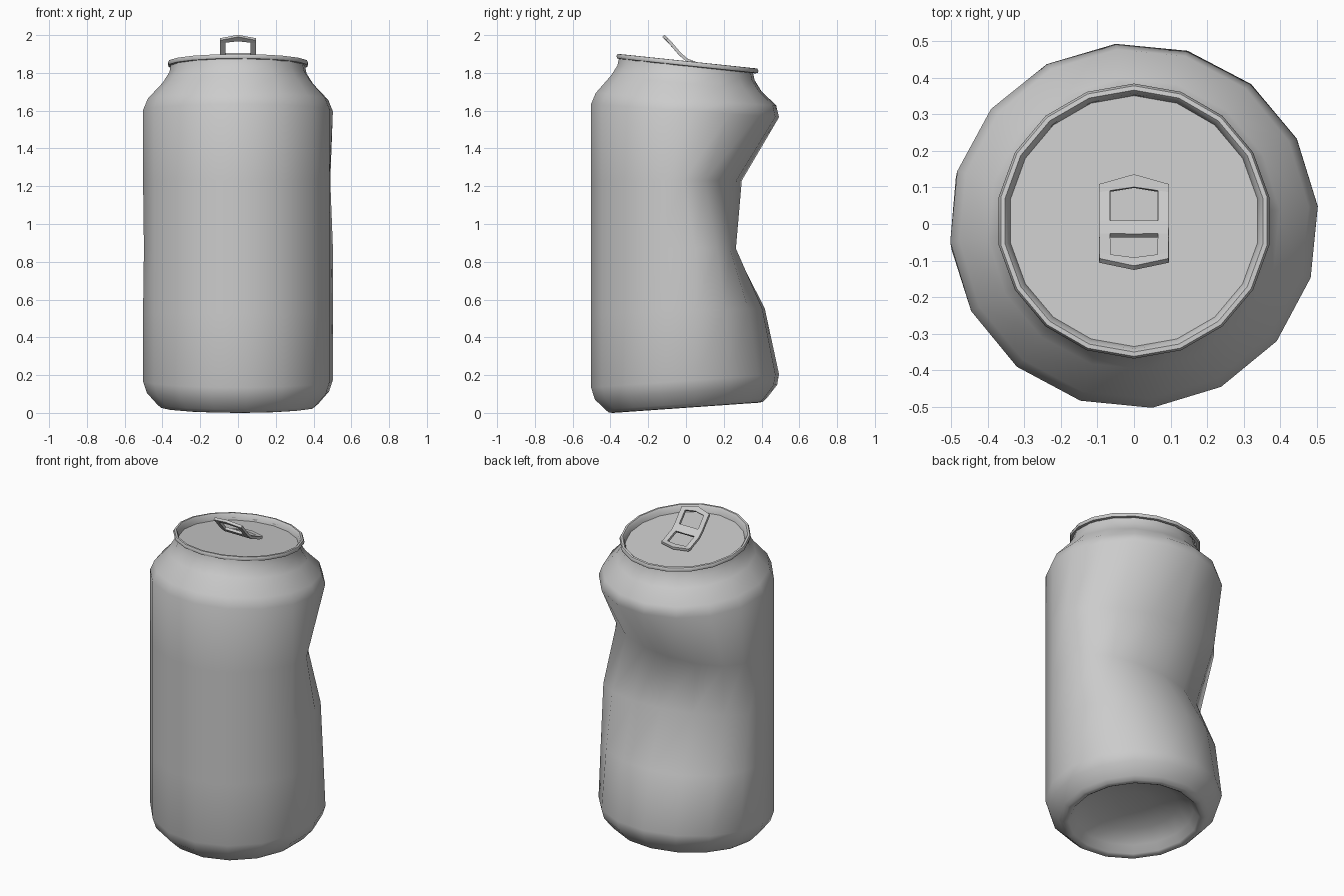
import bpy, bmesh
from math import sin, cos, pi, radians

if "Cube" in bpy.data.objects:
    bpy.data.objects.remove(bpy.data.objects["Cube"])


def finish(name, bm, smooth=True):
    bmesh.ops.recalc_face_normals(bm, faces=bm.faces)
    me = bpy.data.meshes.new(name)
    bm.to_mesh(me)
    bm.free()
    ob = bpy.data.objects.new(name, me)
    bpy.context.collection.objects.link(ob)
    if smooth:
        bpy.ops.object.select_all(action='DESELECT')
        ob.select_set(True)
        bpy.context.view_layer.objects.active = ob
        bpy.ops.object.shade_smooth_by_angle(angle=radians(50))
    return ob


def lathe(name, rings, sides, phase, y0=0.0, cap=None):
    """rings: (radius, z, tilt, squash of dented half, dent direction in degrees)"""
    bm = bmesh.new()
    loops = []
    for r, z, tilt, squash, direction in rings:
        nx, ny = cos(radians(direction)), sin(radians(direction))
        loop = []
        for i in range(sides):
            a = 2 * pi * (i + phase) / sides
            x, y = r * cos(a), r * sin(a)
            u = x * nx + y * ny
            if u > 0:
                x -= nx * u * (1 - squash)
                y -= ny * u * (1 - squash)
            loop.append(bm.verts.new((x, y + y0, z + tilt * y)))
        loops.append(loop)
    for a, b in zip(loops, loops[1:]):
        for i in range(sides):
            j = (i + 1) % sides
            bm.faces.new((a[i], a[j], b[j], b[i]))
    if cap is not None:
        bm.faces.new(loops[cap])
    return finish(name, bm)


# Dented body with inward domed base
body = [
    (0.10, 0.150, 0.07, 1, 90), (0.25, 0.125, 0.07, 1, 90), (0.34, 0.075, 0.07, 1, 90),
    (0.37, 0.035, 0.07, 1, 90), (0.385, 0.027, 0.07, 1, 90), (0.41, 0.030, 0.07, 1, 90),
    (0.43, 0.048, 0.07, 1, 90), (0.485, 0.110, 0.08, 1, 90), (0.505, 0.170, 0.07, 0.98, 90),
    (0.505, 0.540, 0.03, 0.83, 95), (0.505, 0.870, 0.0, 0.50, 101),
    (0.505, 1.230, 0.0, 0.56, 78), (0.505, 1.600, -0.07, 0.98, 85),
    (0.48, 1.660, -0.07, 1, 90), (0.40, 1.745, -0.10, 1, 90),
    (0.365, 1.800, -0.105, 1, 90), (0.357, 1.838, -0.105, 1, 90),
]
lathe("can_body", body, 16, 0.25, 0.0, cap=0)

# Rolled top rim and recessed lid
T = -0.105
rim = [(0.357, 1.835), (0.372, 1.838), (0.376, 1.850), (0.370, 1.861), (0.358, 1.862),
       (0.350, 1.852), (0.343, 1.822)]
lathe("rim_and_lid", [(r, z, T, 1, 90) for r, z in rim], 18, 0.5, 0.008, cap=-1)

# Bent pull tab: rows along its length, open where the two holes are
rows = [(0.108, 1.832, 0.027), (0.085, 1.836, 0.015), (0.005, 1.868, 0.0),
        (-0.032, 1.900, 0.0), (-0.085, 1.962, -0.012), (-0.100, 1.978, -0.02)]
xs = [-0.095, -0.065, 0, 0.065, 0.095]
holes = {1, 3}
bm = bmesh.new()
grid = []
for y, z, push in rows:
    row = []
    for x in xs:
        k = 1 - abs(x) / 0.095
        row.append(bm.verts.new((x, y + push * k, z - 0.9 * min(push, 0) * k)))
    grid.append(row)
for i in range(len(rows) - 1):
    for j in range(4):
        if i in holes and j in (1, 2):
            continue
        bm.faces.new((grid[i][j], grid[i][j + 1], grid[i + 1][j + 1], grid[i + 1][j]))
tab = finish("pull_tab", bm, smooth=False)
mod = tab.modifiers.new("thickness", 'SOLIDIFY')
mod.thickness = 0.016
mod.offset = 0
